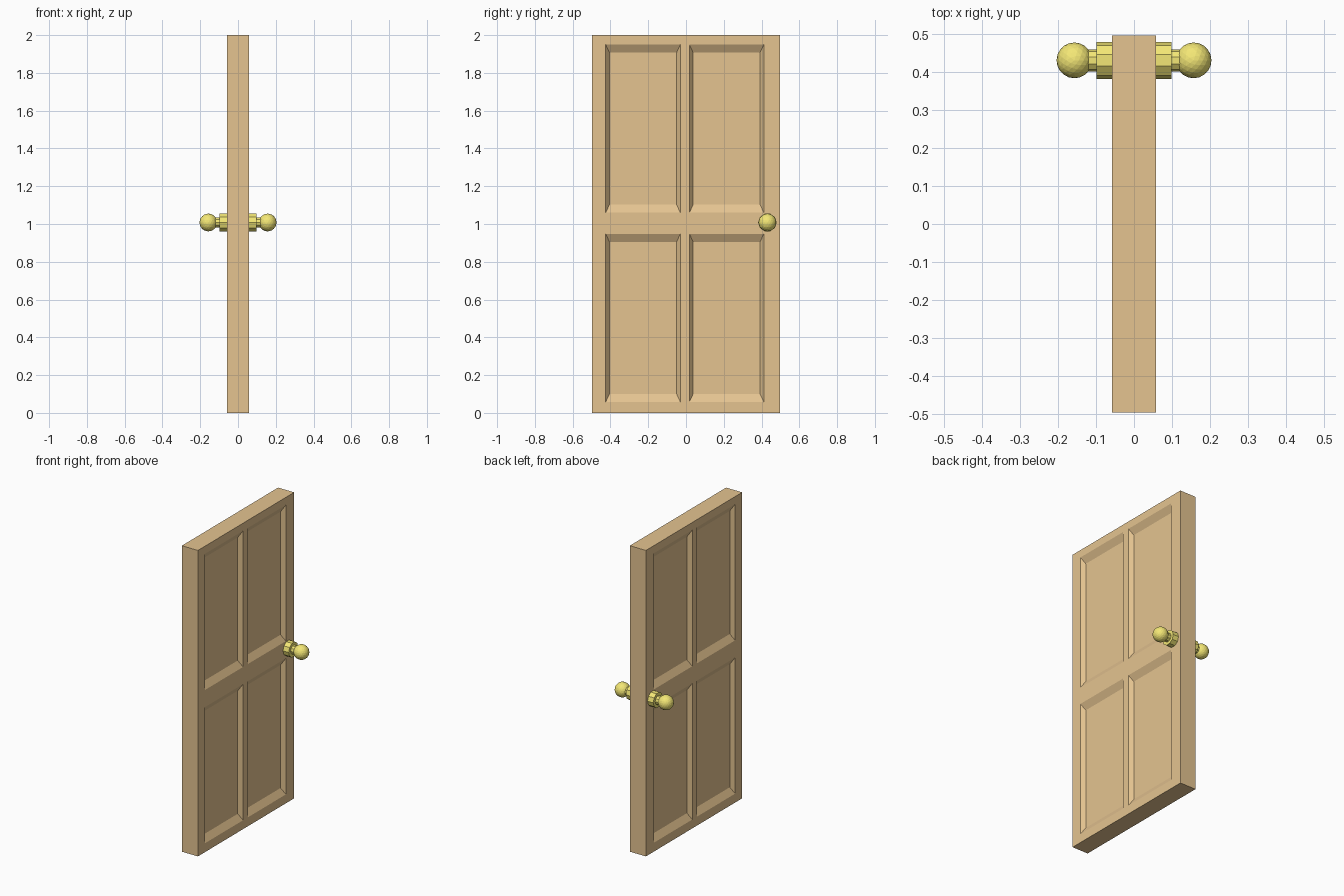
import bpy, bmesh, math

if "Cube" in bpy.data.objects:
    bpy.data.objects.remove(bpy.data.objects["Cube"])

def material(name, color):
    m = bpy.data.materials.new(name)
    m.diffuse_color = color
    m.use_nodes = True
    m.node_tree.nodes["Principled BSDF"].inputs["Base Color"].default_value = m.diffuse_color
    return m

wood = material("wood", (0.78, 0.55, 0.28, 1))
brass = material("brass", (0.9, 0.8, 0.18, 1))

HALF, DEPTH = 0.058, 0.025        # half thickness, panel recess
BY, BZ = 0.02, 0.043              # bevel widths of the recessed panels
YS = [-0.497, -0.425, -0.03, 0.018, 0.412, 0.497]
ZS = [0, 0.058, 0.948, 1.06, 1.95, 2.0]

# Door: one face as a grid with recessed panels, mirrored to the other side
bm = bmesh.new()
grid = [[bm.verts.new((HALF, y, z)) for z in ZS] for y in YS]
for i in range(5):
    for j in range(5):
        ring = [grid[i][j], grid[i + 1][j], grid[i + 1][j + 1], grid[i][j + 1]]
        if i in (1, 3) and j in (1, 3):
            signs = [(1, 1), (-1, 1), (-1, -1), (1, -1)]
            inner = [bm.verts.new((HALF - DEPTH, v.co.y + sy * BY, v.co.z + sz * BZ))
                     for v, (sy, sz) in zip(ring, signs)]
            for k in range(4):
                n = (k + 1) % 4
                bm.faces.new((ring[k], ring[n], inner[n], inner[k]))
            bm.faces.new(inner)
        else:
            bm.faces.new(ring)
# Edges of the slab run back to the mirror plane
border = [e for e in bm.edges if e.is_boundary]
new = bmesh.ops.extrude_edge_only(bm, edges=border)["geom"]
for v in new:
    if isinstance(v, bmesh.types.BMVert):
        v.co.x = 0
bmesh.ops.recalc_face_normals(bm, faces=bm.faces)
if next(f for f in bm.faces if abs(f.normal.x) > 0.99).normal.x < 0:
    bmesh.ops.reverse_faces(bm, faces=bm.faces)
mesh = bpy.data.meshes.new("door_panel")
bm.to_mesh(mesh)
bm.free()
door = bpy.data.objects.new("door_panel", mesh)
bpy.context.collection.objects.link(door)
mesh.materials.append(wood)
door.modifiers.new("both_sides", "MIRROR").use_axis[0] = True

# Knobs: rose plate, stem and ball on each side
KY, KZ = 0.431, 1.008

def finish(name):
    o = bpy.context.object
    o.name = name
    o.data.materials.append(brass)

def rod(name, x0, x1, r, side):
    bpy.ops.mesh.primitive_cylinder_add(
        vertices=10, radius=r, depth=x1 - x0,
        location=(side * (x0 + x1) / 2, KY, KZ), rotation=(0, math.pi / 2, 0))
    finish(name)

for side, tag in ((1, "right"), (-1, "left")):
    rod("knob_rose_" + tag, 0.05, 0.099, 0.049, side)
    rod("knob_stem_" + tag, 0.09, 0.135, 0.029, side)
    bpy.ops.mesh.primitive_ico_sphere_add(
        subdivisions=3, radius=0.047, location=(side * 0.157, KY, KZ))
    finish("knob_ball_" + tag)
